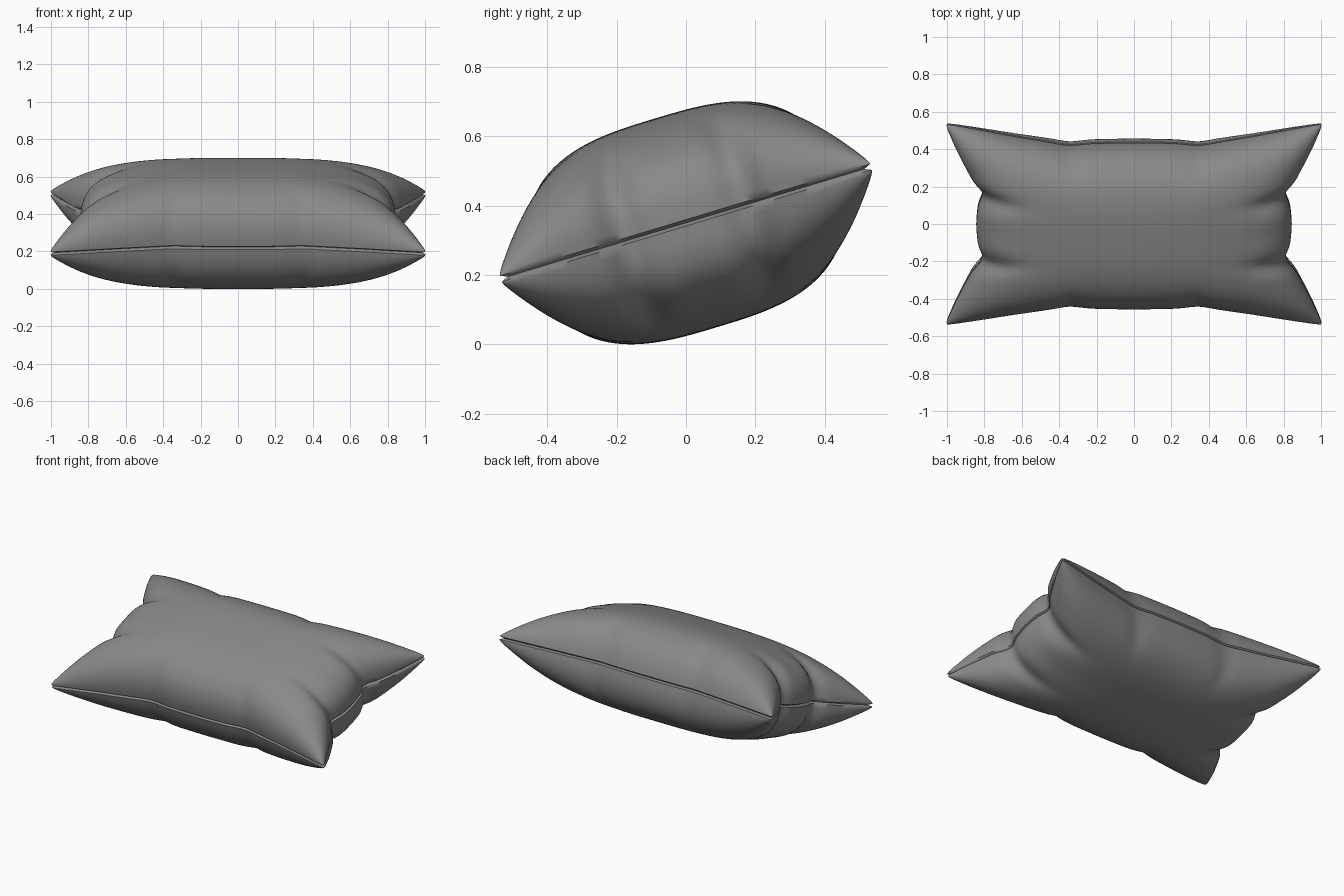
import bpy, bmesh, math
from mathutils import Matrix, Vector

if "Cube" in bpy.data.objects:
    bpy.data.objects.remove(bpy.data.objects["Cube"])

NX, NY = 96, 72
THICK = 0.305          # half thickness of the stuffing
LIP = 0.009            # half gap between the two seam lips
TILT = math.atan2(0.32, 1.06)

# half width of the short sides along t, half depth of the long sides along s
SIDE = [(0, .845), (.2, .835), (.34, .80), (.46, .862), (.75, .948), (1, 1.012), (1.2, 1.06)]
LONG = [(0, .457), (.25, .452), (.35, .437), (.45, .457), (.65, .492), (1, .564), (1.2, .605)]


def lerp(table, a):
    for (x0, y0), (x1, y1) in zip(table, table[1:]):
        if a <= x1:
            return y0 + (y1 - y0) * (a - x0) / (x1 - x0)
    return table[-1][1]


def soft(table, a):
    return sum(lerp(table, abs(abs(a) + d)) for d in (-.05, -.025, 0, .025, .05)) / 5


def bump(x, width):
    return math.exp(-(x / width) ** 2)


def point(s, t, side):
    S, T = abs(s), abs(t)
    # the pinches fade out towards the middle of the cloth, the tips are rounded
    tip = 1 - .012 * (S * T) ** 40
    u = s * tip * (soft(SIDE, t) * S ** 2 + (1 - S ** 2) * (.835 + .14 * T ** 2))
    v = t * tip * (soft(LONG, s) * T ** 2 + (1 - T ** 2) * (.45 + .09 * S ** 2))
    corner = (S * T) ** 2
    w = THICK * max(0, 1 - S ** 3) ** (.36 + .14 * corner) * max(0, 1 - T ** 3) ** (.43 + .07 * corner)
    # short creases running inward from the pinched seam
    k = bump(1 - S, .2) * (bump(T - .34, .08) - .25 * bump(T - .15, .12))
    k += .7 * bump(1 - T, .22) * bump(S - .36, .05)
    w *= 1 - .13 * k
    return Vector((u, v, side * (w + LIP)))


bm = bmesh.new()
ss = [math.sin(math.pi / 2 * (2 * i / NX - 1)) for i in range(NX + 1)]
ts = [math.sin(math.pi / 2 * (2 * j / NY - 1)) for j in range(NY + 1)]
rim = ([(i, 0) for i in range(NX)] + [(NX, j) for j in range(NY)]
       + [(i, NY) for i in range(NX, 0, -1)] + [(0, j) for j in range(NY, 0, -1)])

# upper and lower cloth panels
panels = []
for side in (1, -1):
    g = [[bm.verts.new(point(s, t, side)) for t in ts] for s in ss]
    for i in range(NX):
        for j in range(NY):
            bm.faces.new((g[i][j], g[i + 1][j], g[i + 1][j + 1], g[i][j + 1]))
    panels.append(g)

# recessed groove that joins the panels along the seam
groove = []
for i, j in rim:
    p = panels[0][i][j].co
    groove.append(bm.verts.new((p.x - .02 * ss[i] ** 3, p.y - .02 * ts[j] ** 3, 0)))
n = len(rim)
for g in panels:
    for a in range(n):
        b = (a + 1) % n
        (i, j), (k, l) = rim[a], rim[b]
        bm.faces.new((g[i][j], g[k][l], groove[b], groove[a]))
bmesh.ops.recalc_face_normals(bm, faces=bm.faces)

# lean the pillow back, then rest it on the ground
bmesh.ops.transform(bm, matrix=Matrix.Rotation(TILT, 4, 'X'), verts=bm.verts)
low = min(v.co.z for v in bm.verts)
bmesh.ops.translate(bm, vec=(0, 0, -low), verts=bm.verts)

mesh = bpy.data.meshes.new("pillow")
bm.to_mesh(mesh)
bm.free()
pillow = bpy.data.objects.new("pillow", mesh)
bpy.context.collection.objects.link(pillow)

grey = bpy.data.materials.new("grey cloth")
grey.diffuse_color = (.25, .25, .25, 1)
grey.use_nodes = True
grey.node_tree.nodes["Principled BSDF"].inputs["Base Color"].default_value = grey.diffuse_color
mesh.materials.append(grey)

bpy.context.view_layer.objects.active = pillow
pillow.select_set(True)
bpy.ops.object.shade_smooth_by_angle(angle=math.radians(60))
